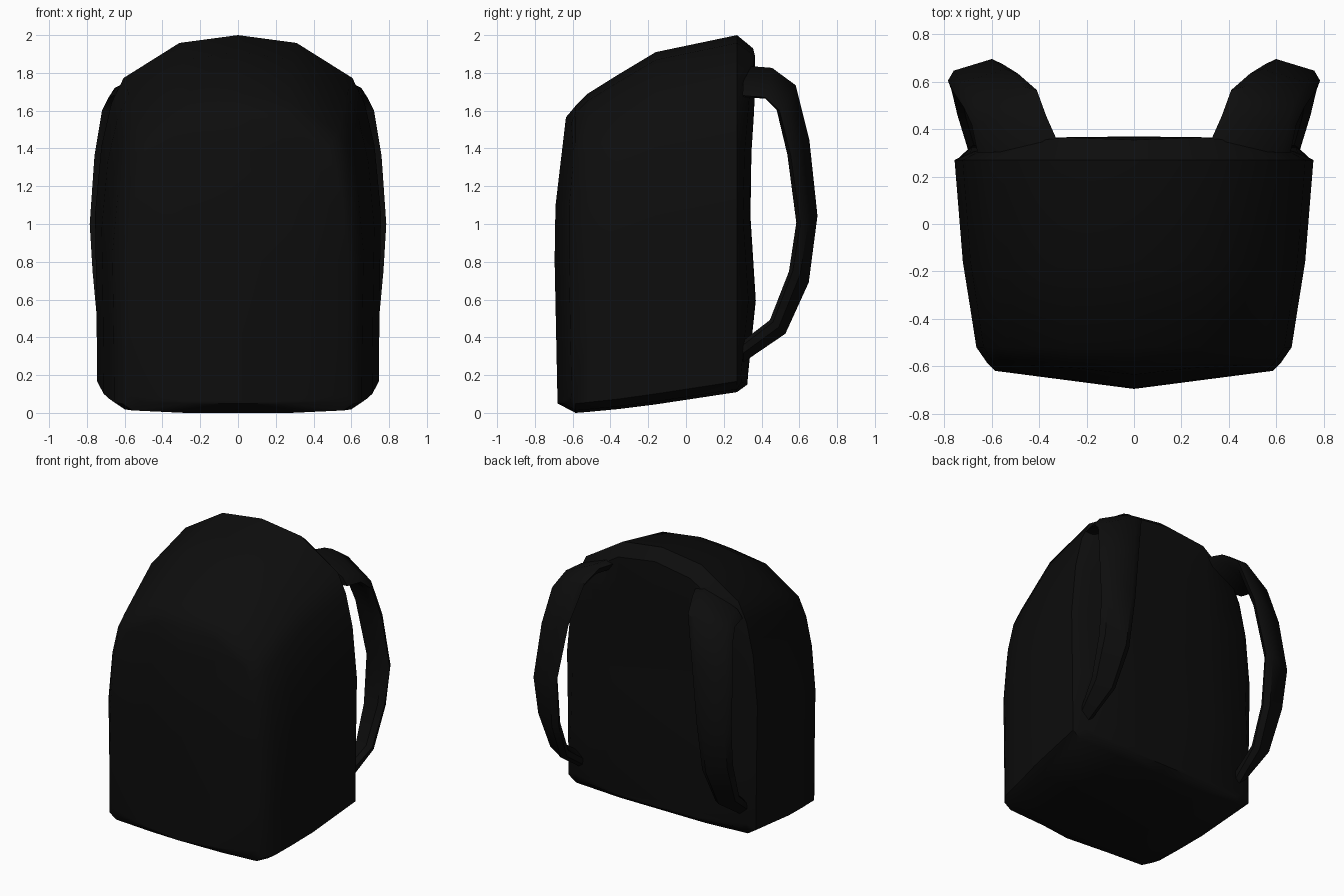
import bpy, bmesh
from mathutils import Vector

if "Cube" in bpy.data.objects:
    bpy.data.objects.remove(bpy.data.objects["Cube"])

black = bpy.data.materials.new("black fabric")
black.diffuse_color = (0.004, 0.004, 0.004, 1)
black.use_nodes = True
black.node_tree.nodes["Principled BSDF"].inputs["Base Color"].default_value = black.diffuse_color


def lerp_table(table, t):
    """Piecewise linear lookup in (key, value) pairs."""
    if t <= table[0][0]:
        return table[0][1]
    for (a, u), (b, v) in zip(table, table[1:]):
        if t <= b:
            return u + (v - u) * (t - a) / (b - a)
    return table[-1][1]


def finish(bm, name):
    """Mirror the half across x, weld, and make a smooth-shaded object."""
    bmesh.ops.mirror(bm, geom=bm.verts[:] + bm.edges[:] + bm.faces[:],
                     axis='X', merge_dist=0.0005)
    bmesh.ops.remove_doubles(bm, verts=bm.verts[:], dist=0.0005)
    bmesh.ops.recalc_face_normals(bm, faces=bm.faces[:])
    me = bpy.data.meshes.new(name)
    bm.to_mesh(me)
    bm.free()
    ob = bpy.data.objects.new(name, me)
    bpy.context.collection.objects.link(ob)
    me.materials.append(black)
    bpy.ops.object.select_all(action='DESELECT')
    ob.select_set(True)
    bpy.context.view_layer.objects.active = ob
    bpy.ops.object.shade_smooth_by_angle(angle=0.75)
    return ob


# ---- bag body: arched outline lofted from front to back ----
ARCH = [(0, 0), (0.45, 0), (0.9, 0.008), (0.985, 0.03), (0.99, 0.25), (1, 0.5),
        (0.955, 0.69), (0.885, 0.81), (0.80, 0.88), (0.41, 0.978), (0, 1)]
FRONT_LEAN = [(0.05, 0.02), (1.02, 0), (1.57, 0.065)]
BACK_Y = [(0.15, 0.325), (0.3, 0.335), (0.6, 0.37), (1.0, 0.342), (1.27, 0.337),
          (1.5, 0.357), (1.87, 0.37), (1.93, 0.355)]


def front_y(x, z):
    return -0.70 + 0.13 * x + lerp_table(FRONT_LEAN, z)


def back_y(x, z):
    return lerp_table(BACK_Y, z) - max(0, x - 0.3) * 0.1


# (depth or depth function, half width, bottom, top)
RINGS = [(front_y, 0.585, 0.05, 1.565), (-0.585, 0.62, 0.0, 1.625),
         (-0.52, 0.665, 0.005, 1.69), (-0.36, 0.69, 0.02, 1.79),
         (-0.16, 0.722, 0.045, 1.91), (0.27, 0.757, 0.11, 2.0),
         (back_y, 0.69, 0.15, 1.93)]

bm = bmesh.new()
rings = []
for y, hw, zb, zt in RINGS:
    ring = []
    for fx, fz in ARCH:
        x, z = fx * hw, zb + fz * (zt - zb)
        ring.append(bm.verts.new((x, y(x, z) if callable(y) else y, z)))
    rings.append(ring)
for a, b in zip(rings, rings[1:]):
    for i in range(len(ARCH) - 1):
        bm.faces.new((a[i], a[i + 1], b[i + 1], b[i]))

# front and back panels: rows from the centre line to the rim
for ring, depth in ((rings[0], front_y), (rings[-1], back_y)):
    rows = []
    for v in ring[2:-2]:
        row = [bm.verts.new((v.co.x * f, depth(v.co.x * f, v.co.z), v.co.z))
               for f in (0, 0.5)]
        rows.append(row + [v])
    for r, s in zip(rows, rows[1:]):
        for j in range(2):
            bm.faces.new((r[j], r[j + 1], s[j + 1], s[j]))
    for row, mid, tip in ((rows[0], ring[1], ring[0]), (rows[-1], ring[-2], ring[-1])):
        bm.faces.new((row[0], row[1], mid, tip))
        bm.faces.new((row[1], row[2], mid))
finish(bm, "bag_body")

# ---- shoulder straps: padded band between an inner and an outer edge ----
INNER = [(0.31, 0.32, 1.83), (0.37, 0.455, 1.82), (0.41, 0.565, 1.74), (0.49, 0.635, 1.45),
         (0.555, 0.675, 1.05), (0.57, 0.63, 0.69), (0.59, 0.51, 0.43), (0.61, 0.29, 0.28)]
OUTER = [(0.66, 0.30, 1.68), (0.685, 0.42, 1.67), (0.72, 0.495, 1.60), (0.76, 0.555, 1.36),
         (0.785, 0.605, 1.0), (0.77, 0.565, 0.75), (0.745, 0.46, 0.48), (0.69, 0.29, 0.35)]
HALF_THICK = 0.033

bm = bmesh.new()
inner = [Vector(p) for p in INNER]
outer = [Vector(p) for p in OUTER]
mids = [(p + q) / 2 for p, q in zip(inner, outer)]
sections = []
for i, (p, q) in enumerate(zip(inner, outer)):
    along = mids[min(i + 1, len(mids) - 1)] - mids[max(i - 1, 0)]
    n = along.cross(q - p).normalized() * HALF_THICK
    c, d = p.lerp(q, 0.15), p.lerp(q, 0.85)
    sections.append([bm.verts.new(v) for v in (p, c + n, d + n, q, d - n, c - n)])
for a, b in zip(sections, sections[1:]):
    for j in range(6):
        k = (j + 1) % 6
        bm.faces.new((a[j], a[k], b[k], b[j]))
bm.faces.new(sections[0])
bm.faces.new(sections[-1])
finish(bm, "shoulder_straps")
